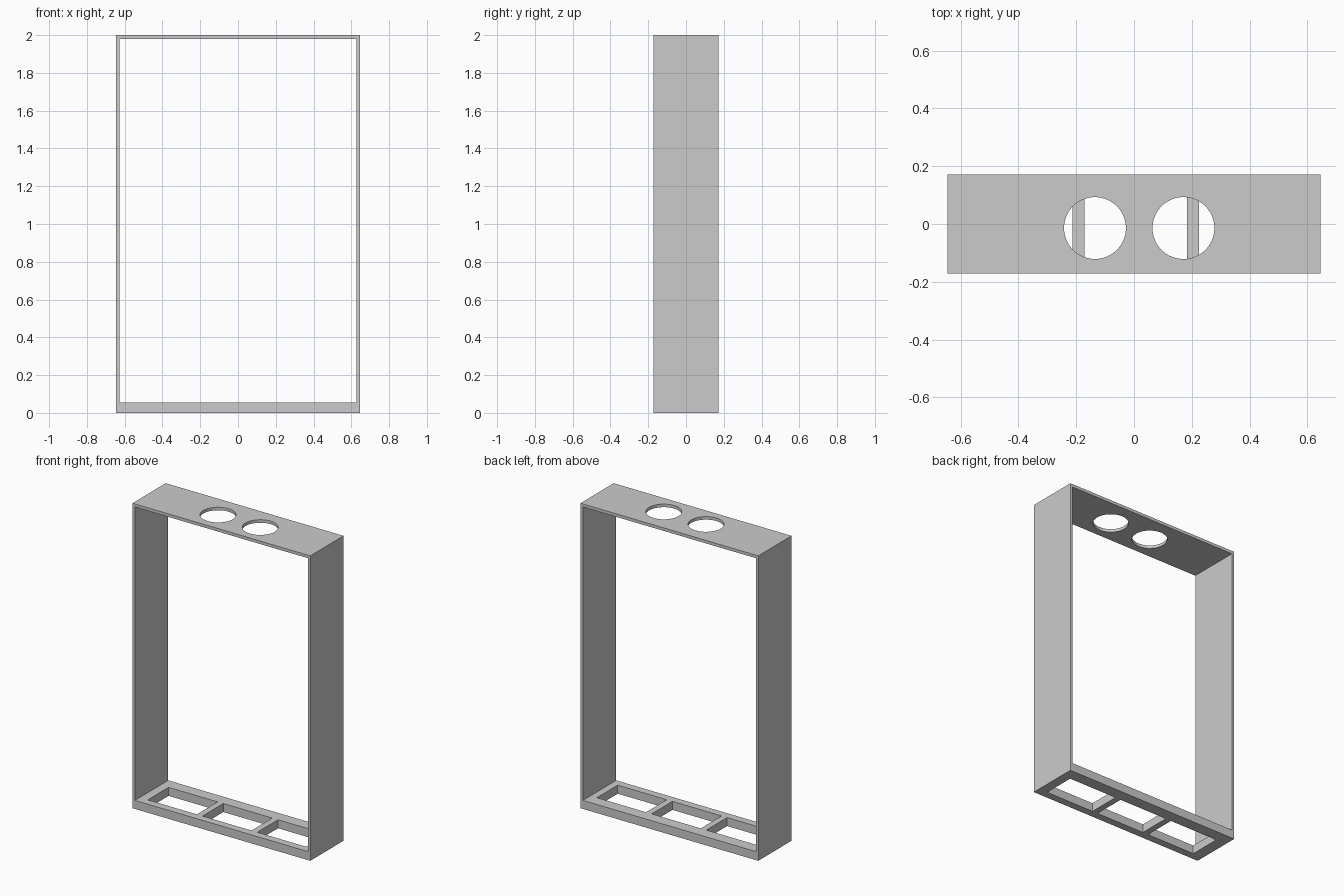
import bpy

cube = bpy.data.objects.get("Cube")
if cube:
    bpy.data.objects.remove(cube, do_unlink=True)

# Outer size and wall positions
HALF_W, HALF_D, HEIGHT = 0.645, 0.172, 2.0
INNER_W, FLOOR, CEILING = 0.627, 0.056, 1.98

grey = bpy.data.materials.new("plain grey")
grey.use_nodes = True
colour = (0.6, 0.6, 0.6, 1)
grey.diffuse_color = colour
grey.node_tree.nodes["Principled BSDF"].inputs["Base Color"].default_value = colour


def box(name, low, high):
    """Box spanning two opposite corners."""
    bpy.ops.mesh.primitive_cube_add(size=1)
    obj = bpy.context.object
    obj.name = name
    for v in obj.data.vertices:
        v.co = [a if c < 0 else b for c, a, b in zip(v.co, low, high)]
    obj.data.materials.append(grey)
    return obj


def cut(target, cutter):
    """Subtract the cutter from the target and remove the cutter."""
    cutter.hide_render = True
    mod = target.modifiers.new("cut", 'BOOLEAN')
    mod.operation = 'DIFFERENCE'
    mod.solver = 'EXACT'
    mod.object = cutter
    bpy.ops.object.select_all(action='DESELECT')
    bpy.context.view_layer.objects.active = target
    target.select_set(True)
    bpy.ops.object.modifier_apply(modifier=mod.name)
    bpy.data.objects.remove(cutter, do_unlink=True)


# Upright frame, open at front and back
frame = box("open_frame", (-HALF_W, -HALF_D, 0), (HALF_W, HALF_D, HEIGHT))
cut(frame, box("main_opening", (-INNER_W, -1, FLOOR), (INNER_W, 1, CEILING)))

# Three rectangular windows through the thick base
WINDOW, BAR, CENTRE = 0.356, 0.041, 0.006
for i in (-1, 0, 1):
    x = CENTRE + i * (WINDOW + BAR)
    cut(frame, box("base_window", (x - WINDOW / 2, -0.122, -0.1),
                   (x + WINDOW / 2, 0.093, 0.2)))

# Two round holes through the top
for x in (-0.135, 0.171):
    bpy.ops.mesh.primitive_cylinder_add(vertices=64, radius=0.107, depth=0.2,
                                        location=(x, -0.014, HEIGHT))
    hole = bpy.context.object
    hole.name = "top_hole"
    hole.data.materials.append(grey)
    cut(frame, hole)

# Smooth hole walls, crisp frame edges
frame.select_set(True)
bpy.context.view_layer.objects.active = frame
bpy.ops.object.shade_smooth_by_angle()
